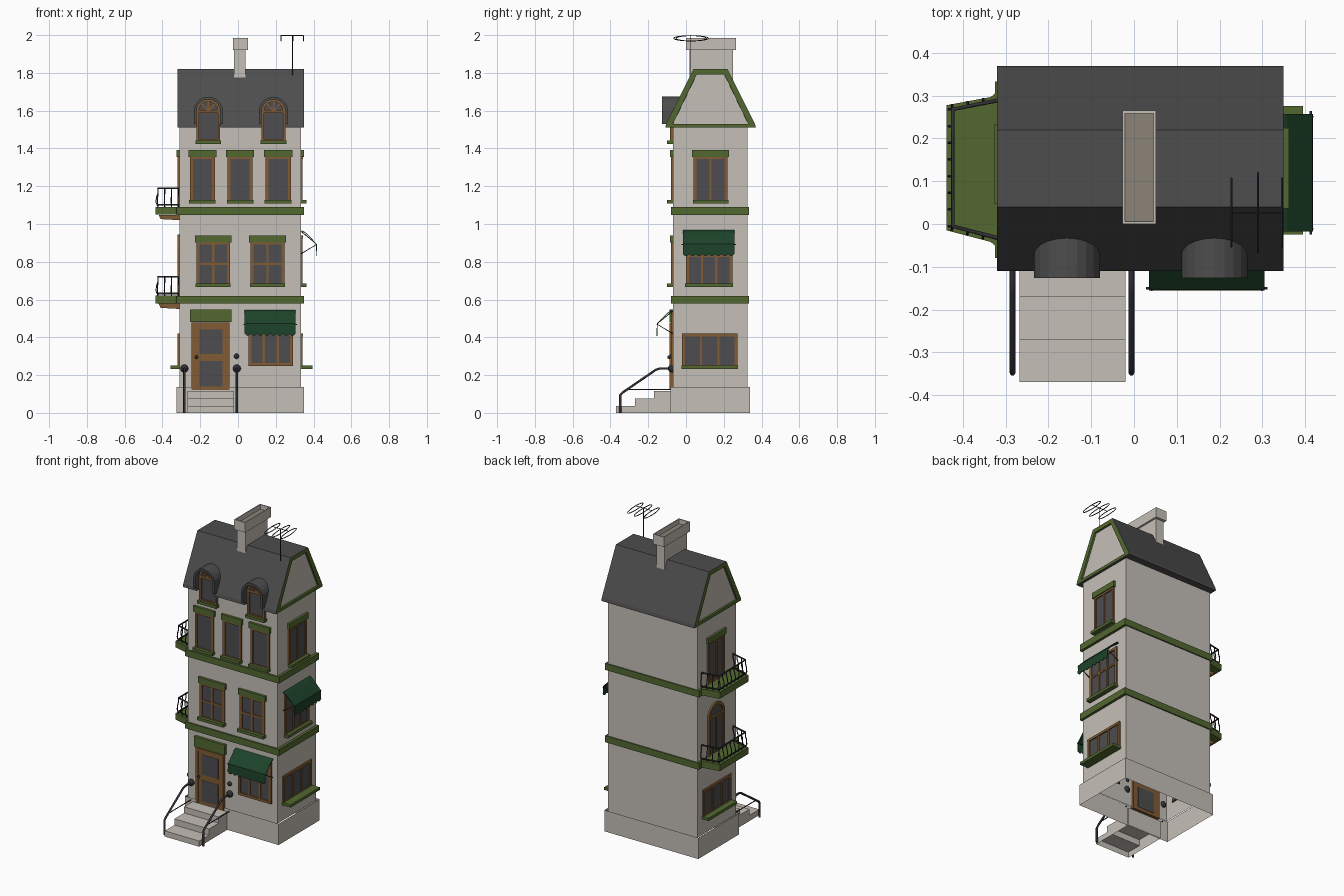
import bpy, bmesh, math
from mathutils import Vector

if "Cube" in bpy.data.objects:
    bpy.data.objects.remove(bpy.data.objects["Cube"])

COLOURS = {
    "stone": (0.56, 0.52, 0.475), "trim_green": (0.085, 0.14, 0.03), "slate": (0.075, 0.075, 0.075),
    "awning_green": (0.012, 0.055, 0.022), "wood": (0.22, 0.105, 0.035), "glass": (0.075, 0.075, 0.08),
    "iron": (0.03, 0.03, 0.035), "flue": (0.26, 0.23, 0.19)}
MATS = {}
for key, rgb in COLOURS.items():
    MATS[key] = bpy.data.materials.new(key)
    MATS[key].diffuse_color = (*rgb, 1)


def place(side, u, d, v):
    """Point on a wall: u along it, d outwards from it, v up."""
    return {"front": Vector((u, -0.07 - d, v)), "right": Vector((0.333 + d, u, v)),
            "left": Vector((-0.31 - d, u, v))}[side]


def finish(name, bm, mats):
    bmesh.ops.recalc_face_normals(bm, faces=bm.faces)
    me = bpy.data.meshes.new(name)
    bm.to_mesh(me)
    bm.free()
    for m in mats:
        me.materials.append(MATS[m])
    ob = bpy.data.objects.new(name, me)
    bpy.context.collection.objects.link(ob)
    return ob


def add_box(bm, lo, hi, mat=0):
    vs = [bm.verts.new((x, y, z)) for x in (lo[0], hi[0]) for y in (lo[1], hi[1]) for z in (lo[2], hi[2])]
    fs = [bm.faces.new([vs[i] for i in q]) for q in
          ((0, 1, 3, 2), (4, 6, 7, 5), (0, 4, 5, 1), (2, 3, 7, 6), (0, 2, 6, 4), (1, 5, 7, 3))]
    for f in fs:
        f.material_index = mat
    return fs  # -x +x -y +y bottom top


def wall_box(bm, side, u0, u1, v0, v1, d0, d1, mat=0):
    return add_box(bm, place(side, u0, d0, v0), place(side, u1, d1, v1), mat)


def prism(bm, a, b, mat=0):
    """Solid between two matching outlines."""
    va, vb = [bm.verts.new(p) for p in a], [bm.verts.new(p) for p in b]
    n = len(va)
    fs = [bm.faces.new(va), bm.faces.new(vb[::-1])]
    fs += [bm.faces.new((va[i], va[(i + 1) % n], vb[(i + 1) % n], vb[i])) for i in range(n)]
    for f in fs:
        f.material_index = mat
    return fs


def arch(uc, r, v0, vc, n=10):
    arc = [(uc + r * math.cos(math.pi * i / n), vc + r * math.sin(math.pi * i / n)) for i in range(n + 1)]
    return [(uc + r, v0)] + arc + [(uc - r, v0)]


def arch_plate(bm, side, uc, r, v0, vc, d0, d1, mat=0):
    o = arch(uc, r, v0, vc)
    prism(bm, [place(side, u, d0, v) for u, v in o], [place(side, u, d1, v) for u, v in o], mat)


def arch_ring(bm, side, uc, r0, r1, v0, vc, d0, d1, mat=0):
    inner, outer = arch(uc, r0, v0, vc), arch(uc, r1, v0, vc)
    rows = [[bm.verts.new(place(side, u, d, v)) for u, v in o]
            for o, d in ((inner, d0), (inner, d1), (outer, d1), (outer, d0))]
    for k in range(4):
        a, b = rows[k], rows[(k + 1) % 4]
        for i in range(len(a) - 1):
            bm.faces.new((a[i], a[i + 1], b[i + 1], b[i])).material_index = mat
    for e in (0, -1):
        bm.faces.new([row[e] for row in rows]).material_index = mat


def tubes(name, paths, r, mat="iron", closed=False):
    cu = bpy.data.curves.new(name, "CURVE")
    cu.dimensions, cu.bevel_depth, cu.bevel_resolution, cu.use_fill_caps = "3D", r, 1, True
    for path in paths:
        sp = cu.splines.new("POLY")
        sp.points.add(len(path) - 1)
        for p, co in zip(sp.points, path):
            p.co = (*co, 1)
        sp.use_cyclic_u = closed
    cu.materials.append(MATS[mat])
    ob = bpy.data.objects.new(name, cu)
    bpy.context.collection.objects.link(ob)
    bpy.ops.object.select_all(action="DESELECT")
    bpy.context.view_layer.objects.active = ob
    ob.select_set(True)
    bpy.ops.object.convert(target="MESH")


def ball(name, co, r, mat="iron"):
    bm = bmesh.new()
    bmesh.ops.create_uvsphere(bm, u_segments=12, v_segments=8, radius=r)
    bmesh.ops.translate(bm, verts=bm.verts, vec=co)
    for f in bm.faces:
        f.smooth = True
    finish(name, bm, [mat])


def window(name, side, u0, u1, v0, v1, cols, transom=None, lintel=True, sill=0.03):
    bm = bmesh.new()
    t = 0.016
    wall_box(bm, side, u0 + 0.004, u1 - 0.004, v0 + 0.004, v1 - 0.004, -0.008, 0.003, 1)
    for a, b in ((v0, v0 + t), (v1 - t, v1)):
        wall_box(bm, side, u0, u1, a, b, -0.008, 0.01)
    for i in range(cols + 1):
        c = u0 + t / 2 + (u1 - u0 - t) * i / cols
        h = t / 2 if i in (0, cols) else 0.006
        wall_box(bm, side, c - h, c + h, v0, v1, -0.007, 0.009)
    if transom:
        wall_box(bm, side, u0, u1, transom - 0.006, transom + 0.006, -0.007, 0.008)
    if lintel:
        wall_box(bm, side, u0 - 0.008, u1 + 0.008, v1 - 0.004, v1 + 0.033, -0.005, 0.016, 2)
    if sill:
        wall_box(bm, side, u0 - 0.004, u1 + 0.004, v0 - 0.004, v0 + 0.014, -0.005, sill, 2)
    finish(name, bm, ["wood", "glass", "trim_green"])


def awning(name, side, u0, u1, top):
    # sloping cloth with a scalloped valance
    bm, n = bmesh.new(), 32
    rows = []
    for i in range(n + 1):
        u = u0 + (u1 - u0) * i / n
        dip = 0.012 * abs(math.sin(math.pi * i / 4))
        prof = ((0.004, top), (0.025, top - 0.012), (0.084, top - 0.072), (0.086, top - 0.125 - dip))
        rows.append([bm.verts.new(place(side, u, d, v)) for d, v in prof])
    for a, b in zip(rows, rows[1:]):
        for k in range(3):
            bm.faces.new((a[k], b[k], b[k + 1], a[k + 1]))
    ob = finish(name, bm, ["awning_green"])
    ob.modifiers.new("thickness", "SOLIDIFY").thickness = 0.004
    arms = [[place(side, u, 0.0, top - 0.125), place(side, u, 0.084, top - 0.075), place(side, u, 0, top - 0.005)]
            for u in (u0 + 0.006, u1 - 0.006)]
    rod = [place(side, u0 - 0.007, 0.08, top - 0.076), place(side, u1 + 0.007, 0.08, top - 0.076)]
    tubes(name + "_frame", arms + [rod], 0.003)


# Walls and plinth, open underneath
bm = bmesh.new()
fs = add_box(bm, (-0.31, -0.07, 0.13), (0.333, 0.325, 1.52))
bmesh.ops.delete(bm, geom=[fs[4]], context="FACES_ONLY")
finish("walls", bm, ["stone"])
bm = bmesh.new()
fs = add_box(bm, (-0.325, -0.082, 0), (0.35, 0.338, 0.138))
bmesh.ops.inset_individual(bm, faces=[fs[5]], thickness=0.015)
bmesh.ops.delete(bm, geom=[fs[4], fs[5]], context="FACES_ONLY")
finish("plinth", bm, ["stone"])

# Floor bands with balconies on the left
for name, z in (("lower", 0.578), ("upper", 1.048)):
    top = z + 0.042
    bm = bmesh.new()
    add_box(bm, (-0.325, -0.08, z), (0.35, 0.333, top))
    slab = [(-0.32, 0.31), (-0.335, 0.297), (-0.438, 0.278), (-0.438, -0.015), (-0.335, -0.042), (-0.32, -0.055)]
    prism(bm, [(x, y, z + 0.001) for x, y in slab], [(x, y, top + 0.001) for x, y in slab])
    finish(name + "_band", bm, ["trim_green"])
    bm = bmesh.new()
    for y in (0.03, 0.21):
        prof = [(-0.305, z), (-0.42, z), (-0.41, z - 0.022), (-0.305, z - 0.028)]
        prism(bm, [(x, y, h) for x, h in prof], [(x, y + 0.025, h) for x, h in prof])
    finish(name + "_balcony_brackets", bm, ["wood"])
    corners = [Vector(c) for c in ((-0.315, 0.29, 0), (-0.424, 0.268, 0), (-0.424, -0.005, 0), (-0.315, -0.034, 0))]
    tubes(name + "_balcony_rails", [[c + Vector((0, 0, h)) for c in corners] for h in (top + 0.1, top + 0.012)], 0.005)
    bars = []
    for a, b, n in zip(corners, corners[1:], (3, 7, 3)):
        out = Vector((b.y - a.y, a.x - b.x, 0)).normalized()
        for i in range(n + 1):
            p = a.lerp(b, i / n)
            bars.append([p + out * o + Vector((0, 0, top + h))
                         for o, h in ((0, 0), (0.01, 0.025), (0.008, 0.05), (0, 0.075), (0, 0.1))])
    tubes(name + "_balcony_bars", bars, 0.003)

# Mansard roof with green-edged gables
bm = bmesh.new()
prof = [(-0.11, 1.51), (0.37, 1.51), (0.365, 1.53), (0.22, 1.82), (0.04, 1.82), (-0.105, 1.53)]
fs = prism(bm, [(-0.32, y, z) for y, z in prof], [(0.35, y, z) for y, z in prof])
caps = fs[:2]
bmesh.ops.recalc_face_normals(bm, faces=bm.faces)
rim = bmesh.ops.inset_individual(bm, faces=caps, thickness=0.032)["faces"]
for f in rim:
    f.material_index = 1
walls = bmesh.ops.inset_individual(bm, faces=caps, thickness=0.001, depth=-0.012)["faces"]
for f in walls:
    f.material_index = 1
for f in caps:
    f.material_index = 2
roof = finish("roof", bm, ["slate", "trim_green", "stone"])

# Dormers: roof notch, arched hood, window and sill
for name, uc in (("left", -0.157), ("right", 0.188)):
    bm = bmesh.new()
    arch_plate(bm, "front", uc, 0.064, 1.42, 1.597, -0.01, 0.15)
    cutter = finish(name + "_dormer_cutter", bm, ["slate"])
    cutter.hide_render = True
    cutter.hide_set(True)
    mod = roof.modifiers.new("notch", "BOOLEAN")
    mod.operation, mod.object, mod.solver = "DIFFERENCE", cutter, "EXACT"
    bm = bmesh.new()
    arch_ring(bm, "front", uc, 0.063, 0.077, 1.53, 1.597, -0.07, 0.056)
    finish(name + "_dormer_hood", bm, ["slate"])
    bm = bmesh.new()
    arch_plate(bm, "front", uc, 0.06, 1.432, 1.597, -0.015, 0.006, 1)
    arch_ring(bm, "front", uc, 0.05, 0.063, 1.432, 1.597, -0.015, 0.016)
    wall_box(bm, "front", uc - 0.055, uc + 0.055, 1.588, 1.604, 0, 0.014)
    wall_box(bm, "front", uc - 0.055, uc + 0.055, 1.436, 1.45, 0, 0.014)
    for ang in (45, 90, 135):
        c, s = math.cos(math.radians(ang)), math.sin(math.radians(ang))
        quad = [(uc + c * r - s * w, 1.6 + s * r + c * w) for r, w in ((0, .004), (.055, .004), (.055, -.004), (0, -.004))]
        prism(bm, [place("front", u, 0, v) for u, v in quad], [place("front", u, 0.013, v) for u, v in quad])
    wall_box(bm, "front", uc - 0.068, uc + 0.068, 1.424, 1.442, -0.005, 0.03, 2)
    finish(name + "_dormer_window", bm, ["wood", "glass", "trim_green"])

# Chimney with a hollow cap
bm = bmesh.new()
add_box(bm, (-0.02, 0.018, 1.7), (0.04, 0.248, 1.93))
fs = add_box(bm, (-0.027, 0.0, 1.92), (0.052, 0.265, 1.985))
bmesh.ops.recalc_face_normals(bm, faces=bm.faces)
bmesh.ops.inset_individual(bm, faces=[fs[5]], thickness=0.009)
bmesh.ops.inset_individual(bm, faces=[fs[5]], thickness=0.0005, depth=-0.03)
fs[5].material_index = 1
finish("chimney", bm, ["stone", "flue"])

# Roof antenna
tubes("antenna_mast", [[(0.288, 0.025, 1.75), (0.288, 0.025, 1.998)], [(0.225, 0.025, 1.998), (0.348, 0.025, 1.998)]], 0.002)
loops = [[(x, 0.027 + w * math.cos(a * math.pi / 12), 1.983 + 0.014 * math.sin(a * math.pi / 12)) for a in range(24)]
         for x, w in ((0.228, 0.08), (0.29, 0.092), (0.346, 0.08))]
tubes("antenna_loops", loops, 0.0025, closed=True)

# Windows
for i, (u0, u1) in enumerate(((-0.255, -0.122), (-0.055, 0.078), (0.145, 0.28))):
    window(f"upper_front_window_{i + 1}", "front", u0, u1, 1.112, 1.36, 1)
for i, (u0, u1) in enumerate(((-0.22, -0.043), (0.067, 0.245))):
    window(f"middle_front_window_{i + 1}", "front", u0, u1, 0.67, 0.907, 2, 0.79)
window("shop_window", "front", 0.055, 0.292, 0.248, 0.53, 3, lintel=False, sill=0)
window("upper_right_window", "right", 0.04, 0.22, 1.112, 1.36, 2)
window("middle_right_window", "right", 0.0, 0.245, 0.67, 0.94, 3, 0.83, lintel=False)
window("lower_right_window", "right", -0.02, 0.272, 0.237, 0.42, 3, lintel=False, sill=0.062)
window("lower_left_window", "left", -0.01, 0.275, 0.237, 0.42, 3, lintel=False, sill=0.048)
window("upper_balcony_door", "left", 0.055, 0.225, 1.09, 1.36, 2, sill=0)
bm = bmesh.new()
arch_plate(bm, "left", 0.14, 0.08, 0.62, 0.86, -0.008, 0.004, 1)
arch_ring(bm, "left", 0.14, 0.066, 0.084, 0.62, 0.86, -0.008, 0.011)
wall_box(bm, "left", 0.135, 0.145, 0.62, 0.86, -0.007, 0.009)
wall_box(bm, "left", 0.065, 0.215, 0.852, 0.868, -0.007, 0.01)
finish("middle_balcony_door", bm, ["wood", "glass"])

# Awnings
awning("shop_awning", "front", 0.035, 0.305, 0.545)
awning("side_awning", "right", -0.017, 0.257, 0.967)

# Front door: slab, panes, frame, lintel, knob
bm = bmesh.new()
wall_box(bm, "front", -0.23, -0.06, 0.12, 0.465, -0.01, 0.013)
for u0, u1 in ((-0.245, -0.225), (-0.065, -0.045)):
    wall_box(bm, "front", u0, u1, 0.12, 0.478, -0.01, 0.018)
wall_box(bm, "front", -0.245, -0.045, 0.46, 0.478, -0.01, 0.018)
for v0, v1 in ((0.14, 0.275), (0.312, 0.442)):
    wall_box(bm, "front", -0.203, -0.083, v0, v1, -0.012, 0.015, 1)
wall_box(bm, "front", -0.255, -0.035, 0.482, 0.548, -0.005, 0.018, 2)
finish("front_door", bm, ["wood", "glass", "trim_green"])
ball("door_knob", (-0.22, -0.09, 0.295), 0.009)
ball("door_bell", (-0.008, -0.075, 0.3), 0.014)

# Steps and handrails
bm = bmesh.new()
prof = [(-0.37, 0), (-0.37, 0.037), (-0.27, 0.037), (-0.27, 0.077), (-0.17, 0.077), (-0.17, 0.117), (-0.075, 0.117), (-0.075, 0)]
fs = prism(bm, [(-0.268, y, z) for y, z in prof], [(-0.02, y, z) for y, z in prof])
bmesh.ops.delete(bm, geom=[fs[-1]], context="FACES_ONLY")
finish("steps", bm, ["stone"])
for name, x in (("left", -0.284), ("right", -0.006)):
    tubes(name + "_handrail", [[(x, -0.348, 0), (x, -0.348, 0.095), (x, -0.335, 0.108), (x, -0.16, 0.228),
                                (x, -0.14, 0.235), (x, -0.07, 0.235)]], 0.007)
    tubes(name + "_lower_rail", [[(x, -0.31, 0.123), (x, -0.075, 0.123)]], 0.003)
    ball(name + "_rail_mount", (x, -0.075, 0.235), 0.021)

for m in bpy.data.materials:
    if m.users and not m.is_grease_pencil:
        m.use_nodes = True
        m.node_tree.nodes["Principled BSDF"].inputs["Base Color"].default_value = m.diffuse_color
